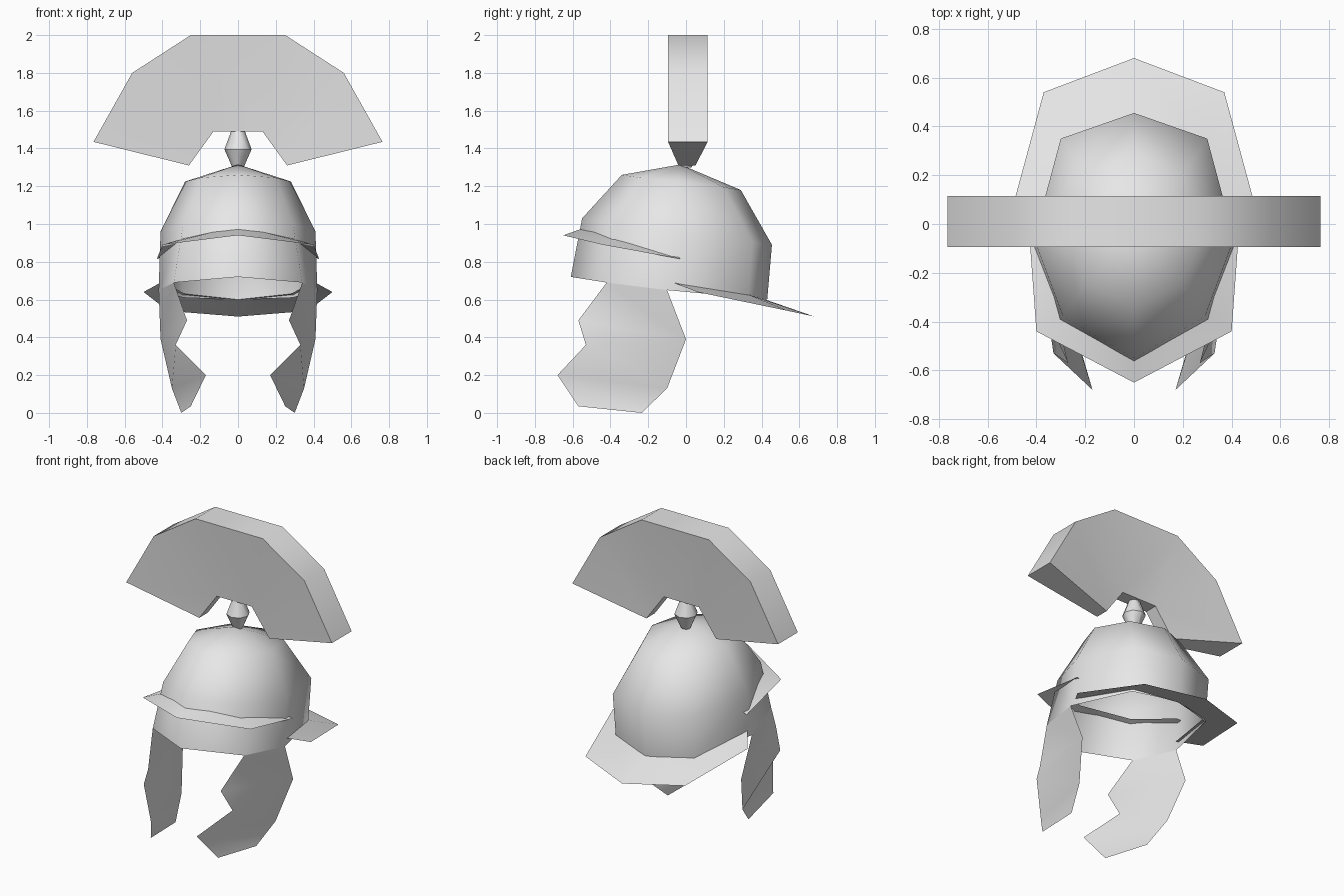
import bpy, bmesh
from math import radians

cube = bpy.data.objects.get("Cube")
if cube:
    bpy.data.objects.remove(cube, do_unlink=True)

grey = bpy.data.materials.new("plain_grey")
grey.use_nodes = True
grey.diffuse_color = (0.8, 0.8, 0.8, 1)
grey.node_tree.nodes["Principled BSDF"].inputs["Base Color"].default_value = (0.8, 0.8, 0.8, 1)


def add_part(name, verts, faces, mirror=False, angle=180, closed=False):
    """Make a mesh part, optionally mirrored across x, smooth below the angle."""
    mesh = bpy.data.meshes.new(name)
    mesh.from_pydata(verts, [], faces)
    bm = bmesh.new()
    bm.from_mesh(mesh)
    bmesh.ops.remove_doubles(bm, verts=bm.verts, dist=0.0005)
    if closed:
        bmesh.ops.recalc_face_normals(bm, faces=bm.faces)
    bm.to_mesh(mesh)
    bm.free()
    mesh.materials.append(grey)
    obj = bpy.data.objects.new(name, mesh)
    bpy.context.collection.objects.link(obj)
    if mirror:
        mod = obj.modifiers.new("mirror", 'MIRROR')
        mod.use_clip = True
    bpy.ops.object.select_all(action='DESELECT')
    obj.select_set(True)
    bpy.context.view_layer.objects.active = obj
    bpy.ops.object.shade_smooth_by_angle(angle=radians(angle))
    return obj


def strip_faces(rows, count):
    """Quads between successive rows of equal length."""
    return [(r * count + i, (r + 1) * count + i, (r + 1) * count + i + 1, r * count + i + 1)
            for r in range(rows - 1) for i in range(count - 1)]


def half_sheet(name, rows, angle):
    verts = [p for row in rows for p in row]
    return add_part(name, verts, strip_faces(len(rows), len(rows[0])), True, angle)


# Bowl: tilted half rings from crown to rim, front to back
half_sheet("helmet_bowl", [
    [(0, -0.03, 1.315)] * 5,
    [(0, -0.34, 1.26), (0.2, -0.24, 1.245), (0.28, -0.04, 1.225), (0.2, 0.2, 1.195), (0, 0.29, 1.18)],
    [(0, -0.55, 1.03), (0.29, -0.38, 1.0), (0.41, -0.06, 0.96), (0.3, 0.35, 0.905), (0, 0.455, 0.89)],
    [(0, -0.61, 0.72), (0.34, -0.42, 0.69), (0.42, -0.10, 0.65), (0.29, 0.33, 0.61), (0, 0.43, 0.60)],
], 180)

# Brow visor, reaching slightly inside the bowl
half_sheet("brow_visor", [
    [(0, -0.51, 0.99), (0.27, -0.36, 0.93), (0.38, -0.04, 0.83)],
    [(0, -0.65, 0.94), (0.40, -0.44, 0.89), (0.43, -0.03, 0.815)],
], 30)

# Neck guard at the back
half_sheet("neck_guard", [
    [(0.40, -0.08, 0.695), (0.28, 0.32, 0.63), (0, 0.42, 0.60)],
    [(0.50, 0.06, 0.64), (0.37, 0.54, 0.54), (0, 0.68, 0.51)],
], 30)

# Cheek guards: notched front edge, rounded rear edge
front = [(0.34, -0.42, 0.69), (0.27, -0.57, 0.49), (0.33, -0.53, 0.36),
         (0.17, -0.68, 0.20), (0.25, -0.57, 0.035)]
rear = [(0.42, -0.10, 0.65), (0.41, 0.0, 0.39), (0.35, -0.10, 0.13), (0.30, -0.235, 0.0)]
add_part("cheek_guards", front + rear,
         [(0, 1, 6, 5), (1, 2, 6), (2, 3, 7, 6), (3, 4, 8, 7)], mirror=True)

# Crest fan: wide outer arc tapering to a narrow inner arc
outer = [(-0.765, 1.435), (-0.56, 1.8), (-0.25, 2.0)]
inner = [(-0.26, 1.31), (-0.13, 1.49)]
outer += [(-x, z) for x, z in reversed(outer)]
inner += [(-x, z) for x, z in reversed(inner)]
verts = []
for side in (-1, 1):
    verts += [(x, 0.01 + side * 0.105, z) for x, z in outer]
    verts += [(x, 0.005 + side * 0.045, z) for x, z in inner]
face = [(0, 1, 7, 6), (1, 2, 7), (2, 3, 8, 7), (3, 4, 8), (4, 5, 9, 8)]
loop = [0, 1, 2, 3, 4, 5, 9, 8, 7, 6]
faces = face + [tuple(i + 10 for i in f) for f in face]
faces += [(a, b, b + 10, a + 10) for a, b in zip(loop, loop[1:] + loop[:1])]
add_part("crest_fan", verts, faces, angle=40, closed=True)

# Spindle holding the crest: two stacked cones
for name, low, high, r_low, r_high in (("crest_holder_lower", 1.30, 1.395, 0.03, 0.072),
                                       ("crest_holder_upper", 1.395, 1.495, 0.072, 0.035)):
    bpy.ops.mesh.primitive_cone_add(vertices=8, radius1=r_low, radius2=r_high, depth=high - low,
                                    end_fill_type='NOTHING', location=(0, 0, (low + high) / 2))
    cone = bpy.context.object
    cone.name = name
    cone.data.materials.append(grey)
    bpy.ops.object.shade_smooth_by_angle(angle=radians(60))
